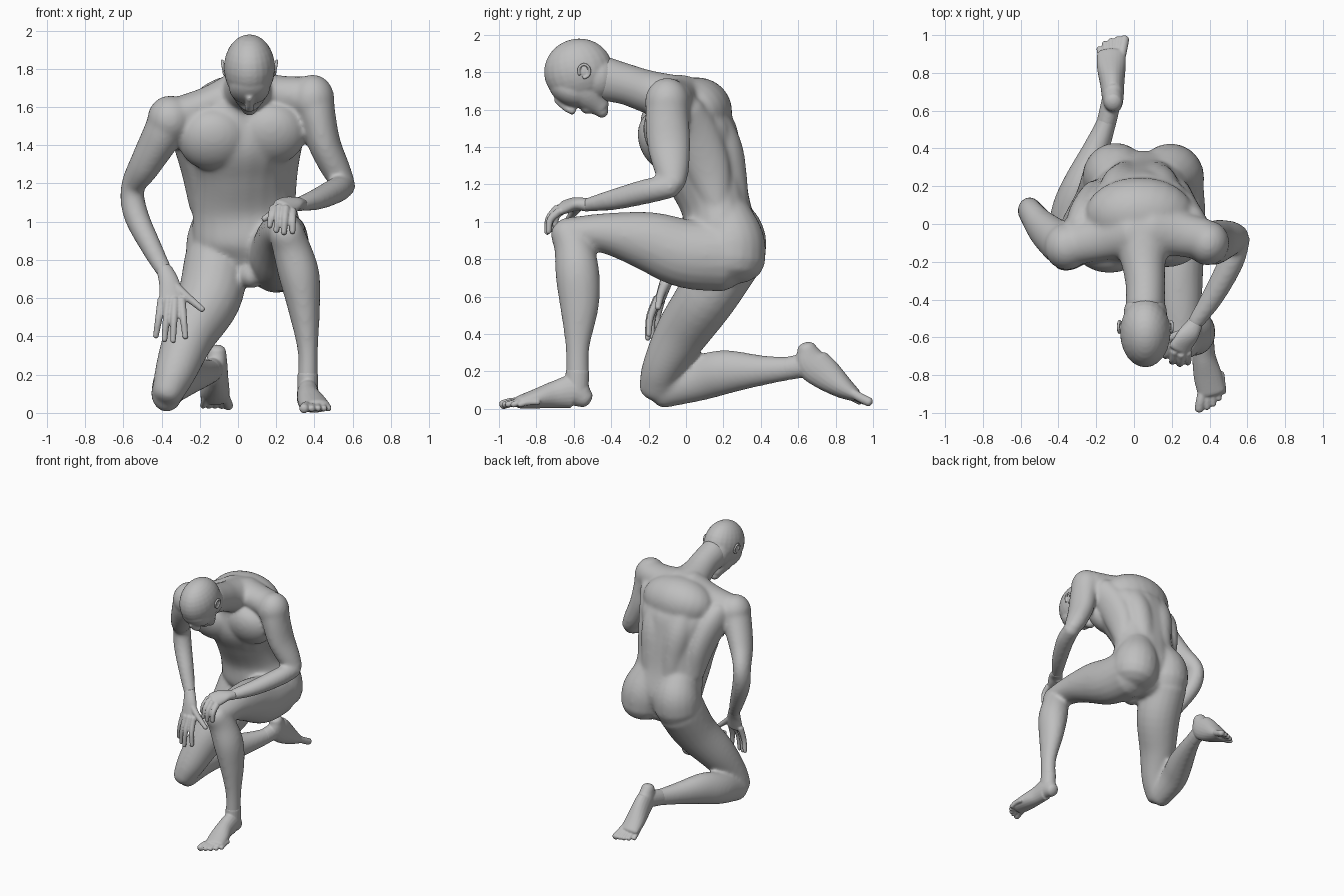
import bpy, bmesh, math
from mathutils import Vector, Matrix

skin = bpy.data.materials.new("grey_clay")
skin.diffuse_color = (0.52, 0.52, 0.52, 1)
SIDES = 20


def spline(pts, t):
    """Catmull-Rom sample of a list of vectors at t in 0..len-1."""
    i = min(int(t), len(pts) - 2)
    f = t - i
    p1, p2 = pts[i], pts[i + 1]
    p0 = pts[i - 1] if i else p1 * 2 - p2
    p3 = pts[i + 2] if i + 2 < len(pts) else p2 * 2 - p1
    return 0.5 * (2 * p1 + (p2 - p0) * f + (2 * p0 - 5 * p1 + 4 * p2 - p3) * f * f
                  + (3 * p1 - p0 - 3 * p2 + p3) * f ** 3)


def loft(bm, pts, side=(1, 0, 0), side_end=None, dome=0.7):
    """Elliptical tube through (x, y, z, half width, half depth) with domed ends."""
    pts = [Vector(p if len(p) == 5 else (*p, p[3])) for p in pts]
    n = (len(pts) - 1) * 5
    samples = [spline(pts, k * (len(pts) - 1) / n) for k in range(n + 1)]
    centres = [Vector(s[:3]) for s in samples]
    rings = []
    for k, s in enumerate(samples):
        t = (centres[min(k + 1, n)] - centres[max(k - 1, 0)]).normalized()
        hint = Vector(side).lerp(Vector(side_end or side), k / n)
        u = (hint - t * hint.dot(t)).normalized()
        v = t.cross(u)
        ring = [(centres[k], u, v, s[3], s[4])]
        if k in (0, n):
            sign = -1 if k == 0 else 1
            for ang in (30, 55, 75, 87):
                c, h = math.cos(math.radians(ang)), math.sin(math.radians(ang))
                shift = t * sign * h * min(s[3], s[4]) * dome
                ring.append((centres[k] + shift, u, v, s[3] * c, s[4] * c))
            if k == 0:
                ring.reverse()
        rings += ring
    loops = []
    for c, u, v, a, b in rings:
        loops.append([bm.verts.new(c + u * a * math.cos(q) + v * b * math.sin(q))
                      for q in (2 * math.pi * j / SIDES for j in range(SIDES))])
    for r0, r1 in zip(loops, loops[1:]):
        for j in range(SIDES):
            m = (j + 1) % SIDES
            bm.faces.new((r0[j], r0[m], r1[m], r1[j]))
    bm.faces.new(loops[0][::-1])
    bm.faces.new(loops[-1])


def blob(bm, loc, radii, tilt=0):
    """Ellipsoid, tilted about x in degrees."""
    m = (Matrix.Translation(loc) @ Matrix.Rotation(math.radians(tilt), 4, 'X')
         @ Matrix.Diagonal((*radii, 1)))
    bmesh.ops.create_uvsphere(bm, u_segments=24, v_segments=16, radius=1, matrix=m)


def finish(name, bm, voxel, smooth):
    """Fuse the overlapping volumes into one smooth skin."""
    me = bpy.data.meshes.new(name)
    bm.to_mesh(me)
    bm.free()
    ob = bpy.data.objects.new(name, me)
    bpy.context.collection.objects.link(ob)
    me.materials.append(skin)
    bpy.context.view_layer.objects.active = ob
    ob.select_set(True)
    r = ob.modifiers.new("fuse", 'REMESH')
    r.mode, r.voxel_size, r.use_smooth_shade = 'VOXEL', voxel, True
    s = ob.modifiers.new("soften", 'SMOOTH')
    s.factor, s.iterations = 0.5, smooth
    for mod in ("fuse", "soften"):
        bpy.ops.object.modifier_apply(modifier=mod)
    bpy.ops.object.shade_smooth()
    ob.select_set(False)


# torso
bm = bmesh.new()
loft(bm, [(.05, .2, .76, .2, .14), (.05, .19, .9, .285, .2), (.03, .16, 1.08, .27, .185),
          (.02, .095, 1.28, .265, .22), (.02, .03, 1.45, .315, .245), (.03, -.02, 1.6, .29, .19)],
     side_end=(1, .2, .12))
# upper back and chest plates
blob(bm, (.03, .05, 1.58), (.29, .2, .19), 30)
for x, y, z in ((-.13, -.125, 1.43), (.17, -.095, 1.46)):
    blob(bm, (x, y, z), (.185, .125, .17), 25)
# side muscles from waist to armpit
loft(bm, [(-.18, .16, 1.08, .075), (-.215, .11, 1.28, .085, .12), (-.255, .03, 1.45, .095, .13),
          (-.29, -.04, 1.54, .08, .11)])
loft(bm, [(.225, .17, 1.08, .075), (.23, .12, 1.28, .085, .12), (.26, .05, 1.46, .09, .13),
          (.31, -.02, 1.58, .085, .12)])
# shoulder girdle
loft(bm, [(0, -.05, 1.69, .12, .1), (-.15, -.07, 1.62, .12, .09), (-.32, -.11, 1.55, .11, .1)], (0, 1, 0))
loft(bm, [(.08, -.03, 1.69, .13, .1), (.22, -.05, 1.665, .12, .1), (.37, -.08, 1.65, .11)], (0, 1, 0))
# back muscles beside the spine
for d in (-1, 1):
    loft(bm, [(.04 + d * .08, .25, 1.02, .09), (.035 + d * .085, .235, 1.2, .095),
              (.03 + d * .1, .19, 1.4, .11), (.03 + d * .11, .1, 1.58, .1)])
# buttocks with a slope into the waist
loft(bm, [(.15, .21, 1.04, .14, .14), (.185, .245, .9, .175, .175), (.2, .24, .79, .175, .185)])
loft(bm, [(-.08, .21, 1.04, .14, .14), (-.095, .25, .92, .17, .175), (-.1, .245, .82, .175, .18)])
blob(bm, (.07, .07, .715), (.06, .08, .065))
# neck
loft(bm, [(.04, -.03, 1.65, .17, .13), (.05, -.2, 1.695, .12, .115), (.06, -.32, 1.735, .105, .11),
          (.06, -.44, 1.765, .105, .12)])
# bent standing leg
loft(bm, [(.2, .2, .82, .17, .195), (.22, 0, .83, .16, .185), (.23, -.2, .895, .14, .16),
          (.24, -.4, .935, .12, .115), (.25, -.58, .945, .1, .085), (.25, -.65, .945, .085, .075)])
loft(bm, [(.25, -.64, .95, .09, .09), (.28, -.6, .86, .1, .105), (.32, -.58, .72, .107, .118),
          (.345, -.57, .55, .085, .105), (.365, -.58, .33, .054, .065), (.365, -.58, .16, .053, .063)])
# kneeling leg
loft(bm, [(-.11, .22, .8, .17, .185), (-.15, .11, .6, .168, .162), (-.255, -.025, .4, .135, .142),
          (-.325, -.125, .22, .11, .11), (-.37, -.155, .1, .083, .098)])
loft(bm, [(-.375, -.14, .095, .08, .095), (-.35, .05, .155, .092, .118), (-.29, .2, .195, .092, .12),
          (-.2, .4, .205, .07, .083), (-.145, .54, .215, .053, .064), (-.12, .63, .23, .05, .06)])
# right arm
blob(bm, (-.355, -.12, 1.535), (.12, .125, .125))
loft(bm, [(-.36, -.12, 1.53, .11, .115), (-.405, -.09, 1.44, .102, .115), (-.485, -.02, 1.3, .083, .1),
          (-.55, .065, 1.18, .063, .075), (-.535, .055, 1.04, .066, .07),
          (-.455, -.01, .87, .056, .058), (-.385, -.07, .74, .044, .038)])
# left arm
blob(bm, (.39, -.1, 1.64), (.115, .12, .13))
loft(bm, [(.395, -.1, 1.63, .11, .115), (.42, -.1, 1.53, .095, .118), (.455, -.09, 1.4, .085, .115),
          (.515, -.075, 1.27, .075, .092), (.555, -.07, 1.2, .06, .068)])
loft(bm, [(.555, -.075, 1.19, .062), (.515, -.2, 1.165, .067), (.42, -.38, 1.12, .06, .057),
          (.32, -.53, 1.09, .044, .037)], (1, .5, 0))
finish("body", bm, .0125, 14)

# head: skull, face, jaw, nose, lips and chin
bm = bmesh.new()
blob(bm, (.06, -.575, 1.805), (.134, .185, .174), 15)
blob(bm, (.06, -.47, 1.77), (.115, .11, .12))
blob(bm, (.06, -.615, 1.705), (.108, .125, .085), -25)
loft(bm, [(.06, -.58, 1.74, .115, .11), (.06, -.52, 1.675, .095, .09), (.06, -.46, 1.615, .055, .055)])
loft(bm, [(.06, -.69, 1.65, .018), (.06, -.645, 1.61, .018), (.06, -.605, 1.592, .028, .022)])
blob(bm, (.06, -.53, 1.605), (.045, .035, .028), -20)
blob(bm, (.06, -.45, 1.59), (.04, .035, .034))
finish("head", bm, .008, 6)

# ears: rim ring around a thin cup
for name, x, d in (("right_ear", -.063, -1), ("left_ear", .183, 1)):
    bm = bmesh.new()
    blob(bm, (x, -.545, 1.8), (.013, .028, .036), 30)
    rim = [(x + d * (.014 + .006 * math.sin(q)), -.545 + .03 * math.cos(q),
            1.805 + .036 * math.sin(q), .008) for q in (math.radians(a) for a in range(-90, 211, 50))]
    loft(bm, rim, (1, 0, 0))
    finish(name, bm, .004, 3)

# right hand resting on the thigh
bm = bmesh.new()
loft(bm, [(-.385, -.07, .75, .042, .036), (-.36, -.105, .68, .054, .034), (-.345, -.14, .58, .068, .027)])
for kx, ky, tx, ty, tz in ((-.4, -.13, -.43, -.145, .4), (-.365, -.15, -.385, -.18, .38),
                           (-.33, -.155, -.34, -.205, .375), (-.295, -.15, -.275, -.2, .395)):
    loft(bm, [(kx, ky, .59, .022), ((kx + tx) / 2, (ky + ty) / 2 - .015, .49, .019), (tx, ty, tz, .015)])
loft(bm, [(-.34, -.11, .67, .028), (-.27, -.135, .61, .022), (-.185, -.15, .54, .016)])
finish("right_hand", bm, .006, 4)

# left hand draped over the knee
bm = bmesh.new()
loft(bm, [(.325, -.525, 1.09, .042, .036), (.285, -.59, 1.095, .057, .034), (.24, -.66, 1.075, .064, .03)],
     (1, .45, -.1))
for kx, ky, kz, tx, ty, tz in ((.185, -.645, 1.07, .165, -.7, .975), (.215, -.675, 1.075, .2, -.73, .95),
                               (.25, -.69, 1.07, .24, -.742, .94), (.285, -.68, 1.055, .285, -.735, .945)):
    loft(bm, [(kx, ky, kz, .022), ((kx + tx) / 2, (ky + ty) / 2 - .018, (kz + tz) / 2 + .01, .019),
              (tx, ty, tz, .015)])
loft(bm, [(.27, -.58, 1.08, .028), (.2, -.6, 1.05, .022), (.135, -.63, 1.015, .016)])
finish("left_hand", bm, .006, 4)

# left foot flat on the ground
bm = bmesh.new()
loft(bm, [(.36, -.54, .054, .048, .052), (.365, -.6, .09, .057, .088), (.37, -.7, .076, .062, .073),
          (.39, -.8, .054, .075, .053), (.41, -.89, .036, .074, .035)])
loft(bm, [(.365, -.58, .2, .054, .063), (.365, -.585, .1, .054, .064)])
for kx, tx, ty, r in ((.365, .345, -.98, .025), (.39, .386, -.972, .018), (.417, .419, -.955, .017),
                      (.443, .449, -.925, .017), (.463, .473, -.89, .016)):
    loft(bm, [(kx, ty + .1, .035, r), (kx * .4 + tx * .6, ty + .045, .034, r), (tx, ty, .022, r)])
finish("left_foot", bm, .006, 5)

# right foot stretched behind, sole up
bm = bmesh.new()
loft(bm, [(-.11, .645, .322, .048, .052), (-.112, .67, .25, .057, .09), (-.115, .74, .19, .064, .088),
          (-.12, .83, .12, .076, .063), (-.12, .9, .075, .076, .038)])
loft(bm, [(-.145, .54, .215, .052, .062), (-.12, .65, .235, .052, .064)])
for kx, tx, ty, r in ((-.07, -.05, .98, .025), (-.1, -.085, .98, .018), (-.12, -.12, .972, .017),
                      (-.147, -.153, .957, .017), (-.168, -.183, .93, .016)):
    loft(bm, [(kx, ty - .1, .09, r), (kx * .4 + tx * .6, ty - .045, .058, r), (tx, ty, .036, r)])
finish("right_foot", bm, .006, 5)
